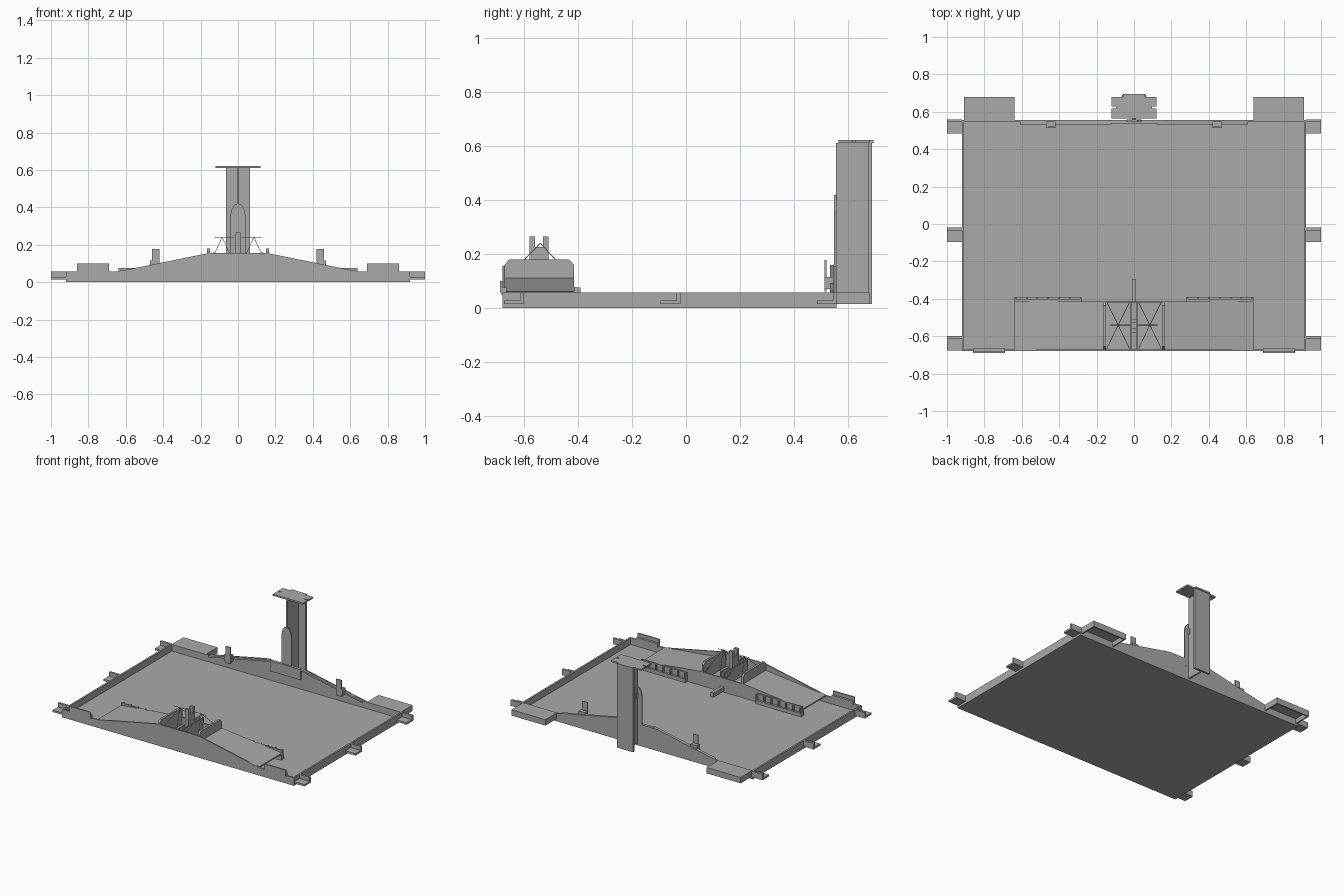
import bpy
import bmesh
from mathutils import Vector

cube = bpy.data.objects.get("Cube")
if cube:
    bpy.data.objects.remove(cube, do_unlink=True)

grey = bpy.data.materials.new("plain_grey")
grey.use_nodes = True
colour = (0.4, 0.4, 0.4, 1)
grey.diffuse_color = colour
grey.node_tree.nodes["Principled BSDF"].inputs["Base Color"].default_value = colour


def prism(name, points, axis, start, end):
    """Extrude a closed 2D outline along an axis; the outline uses the other two axes in order."""
    bm = bmesh.new()
    verts = []
    for p in points:
        co = list(p)
        co.insert("xyz".index(axis), start)
        verts.append(bm.verts.new(co))
    face = bm.faces.new(verts)
    moved = bmesh.ops.extrude_face_region(bm, geom=[face])["geom"]
    shift = Vector((axis == "x", axis == "y", axis == "z")) * (end - start)
    bmesh.ops.translate(bm, vec=shift, verts=[g for g in moved if isinstance(g, bmesh.types.BMVert)])
    bmesh.ops.recalc_face_normals(bm, faces=bm.faces)
    mesh = bpy.data.meshes.new(name)
    bm.to_mesh(mesh)
    bm.free()
    mesh.materials.append(grey)
    obj = bpy.data.objects.new(name, mesh)
    bpy.context.collection.objects.link(obj)
    return obj


def box(name, x, y, z):
    return prism(name, [(x[0], y[0]), (x[1], y[0]), (x[1], y[1]), (x[0], y[1])], "z", z[0], z[1])


def pair(obj):
    """Mirror a part across the centre plane."""
    obj.modifiers.new("mirror", "MIRROR").use_axis = (True, False, False)
    return obj


def rod(name, a, b, radius=0.0015):
    curve = bpy.data.curves.new(name, "CURVE")
    curve.dimensions = "3D"
    curve.bevel_depth = radius
    curve.bevel_resolution = 0
    spline = curve.splines.new("POLY")
    spline.points.add(1)
    for point, co in zip(spline.points, (a, b)):
        point.co = (*co, 1)
    curve.materials.append(grey)
    bpy.context.collection.objects.link(bpy.data.objects.new(name, curve))


# Shallow pan with gabled front and rear walls
box("pan_floor", (-0.92, 0.92), (-0.68, 0.557), (0, 0.01))
pair(box("side_wall", (0.908, 0.92), (-0.68, 0.557), (0, 0.057)))
gable = [(-0.92, 0), (0.92, 0), (0.92, 0.057), (0.64, 0.057), (0.16, 0.155),
         (-0.16, 0.155), (-0.64, 0.057), (-0.92, 0.057)]
prism("front_wall", gable, "y", -0.68, -0.67)
prism("rear_wall", gable, "y", 0.547, 0.557)

# Side brackets: low shelf and upright rib
for y in (-0.675, -0.095, 0.485):
    pair(box("bracket_shelf", (0.92, 1), (y, y + 0.075), (0.015, 0.028)))
    pair(box("bracket_rib", (0.92, 1), (y + 0.06, y + 0.075), (0.015, 0.057)))

# Rear trays, open underneath
pair(box("tray_top", (0.64, 0.91), (0.557, 0.68), (0.047, 0.057)))
pair(box("tray_back", (0.64, 0.91), (0.67, 0.68), (0.015, 0.05)))
for x in (0.64, 0.9):
    pair(box("tray_side", (x, x + 0.01), (0.557, 0.68), (0.015, 0.05)))

# Front tabs
pair(box("front_tab", (0.69, 0.86), (-0.69, -0.68), (0.057, 0.1)))
pair(box("front_tab_foot", (0.69, 0.86), (-0.685, -0.665), (0.05, 0.075)))

# Ramps sloping up to the hub
ramp = [(0.64, 0.05), (0.16, 0.1), (0.16, 0.112), (0.64, 0.06)]
pair(prism("ramp", ramp, "y", -0.672, -0.415))
ramp_back = [(0.64, 0.01), (0.16, 0.01), (0.16, 0.112), (0.64, 0.06)]
pair(prism("ramp_back", ramp_back, "y", -0.423, -0.415))
pair(box("guide_plate", (0.28, 0.64), (-0.415, -0.405), (0.01, 0.077)))
pair(box("guide_base", (0.28, 0.64), (-0.405, -0.39), (0.01, 0.035)))
for i in range(7):
    x = 0.28 + i * 0.058
    pair(box("guide_rib", (x, x + 0.008), (-0.405, -0.39), (0.01, 0.075)))

# Hub with two bins
wall = [(-0.672, 0.01), (-0.415, 0.01), (-0.415, 0.16), (-0.435, 0.18), (-0.655, 0.18), (-0.672, 0.16)]
pair(prism("hub_wall", wall, "x", 0.15, 0.165))
box("hub_floor", (-0.15, 0.15), (-0.672, -0.415), (0.045, 0.055))
box("hub_back", (-0.15, 0.15), (-0.423, -0.415), (0.01, 0.11))
pair(box("bin_wall", (0.013, 0.02), (-0.672, -0.415), (0.01, 0.15)))
box("centre_bar", (-0.012, 0.012), (-0.672, -0.295), (0.02, 0.05))
notched = [(-0.58, 0.05), (-0.51, 0.05), (-0.51, 0.265), (-0.53, 0.265), (-0.53, 0.225),
           (-0.56, 0.225), (-0.56, 0.265), (-0.58, 0.265)]
prism("centre_post", notched, "x", -0.014, 0.014)

# Wire pyramids above the bins
for side in (-1, 1):
    apex = (side * 0.085, -0.54, 0.24)
    for x in (0.025, 0.145):
        for y in (-0.665, -0.42):
            rod("bin_wire", (side * x, y, 0.11), apex)
    rod("bin_axle", (side * 0.02, -0.54, 0.24), (side * 0.125, -0.54, 0.24), 0.002)

# Rails and brackets inside the rear wall
rail = [(0.61, 0.05), (0.12, 0.148), (0.12, 0.16), (0.61, 0.062)]
pair(prism("rear_rail", rail, "y", 0.533, 0.549))
box("rear_panel", (-0.12, 0.12), (0.537, 0.549), (0.08, 0.155))
pair(box("rear_hook_plate", (0.42, 0.46), (0.513, 0.52), (0.06, 0.178)))
pair(box("rear_hook_foot", (0.42, 0.47), (0.513, 0.547), (0.07, 0.115)))

# Column: rear flange, central web and rounded arm
box("column_flange", (-0.063, 0.063), (0.675, 0.69), (0.015, 0.612))
box("column_web", (-0.006, 0.006), (0.555, 0.68), (0.015, 0.612))
arm = [(-0.04, 0.1), (0.04, 0.1), (0.04, 0.36), (0.032, 0.395), (0.015, 0.418),
       (-0.015, 0.418), (-0.032, 0.395), (-0.04, 0.36)]
prism("column_arm", arm, "y", 0.549, 0.558)
box("arm_block", (-0.01, 0.01), (0.557, 0.573), (0.34, 0.38))

# Notched cap plate
half = [(0, 0.565), (0.12, 0.565), (0.12, 0.618), (0.095, 0.618), (0.095, 0.628),
        (0.12, 0.628), (0.12, 0.68), (0.06, 0.68), (0.06, 0.695), (0, 0.695)]
outline = half + [(-x, y) for x, y in reversed(half[1:-1])]
prism("cap_plate", outline, "z", 0.611, 0.622)
